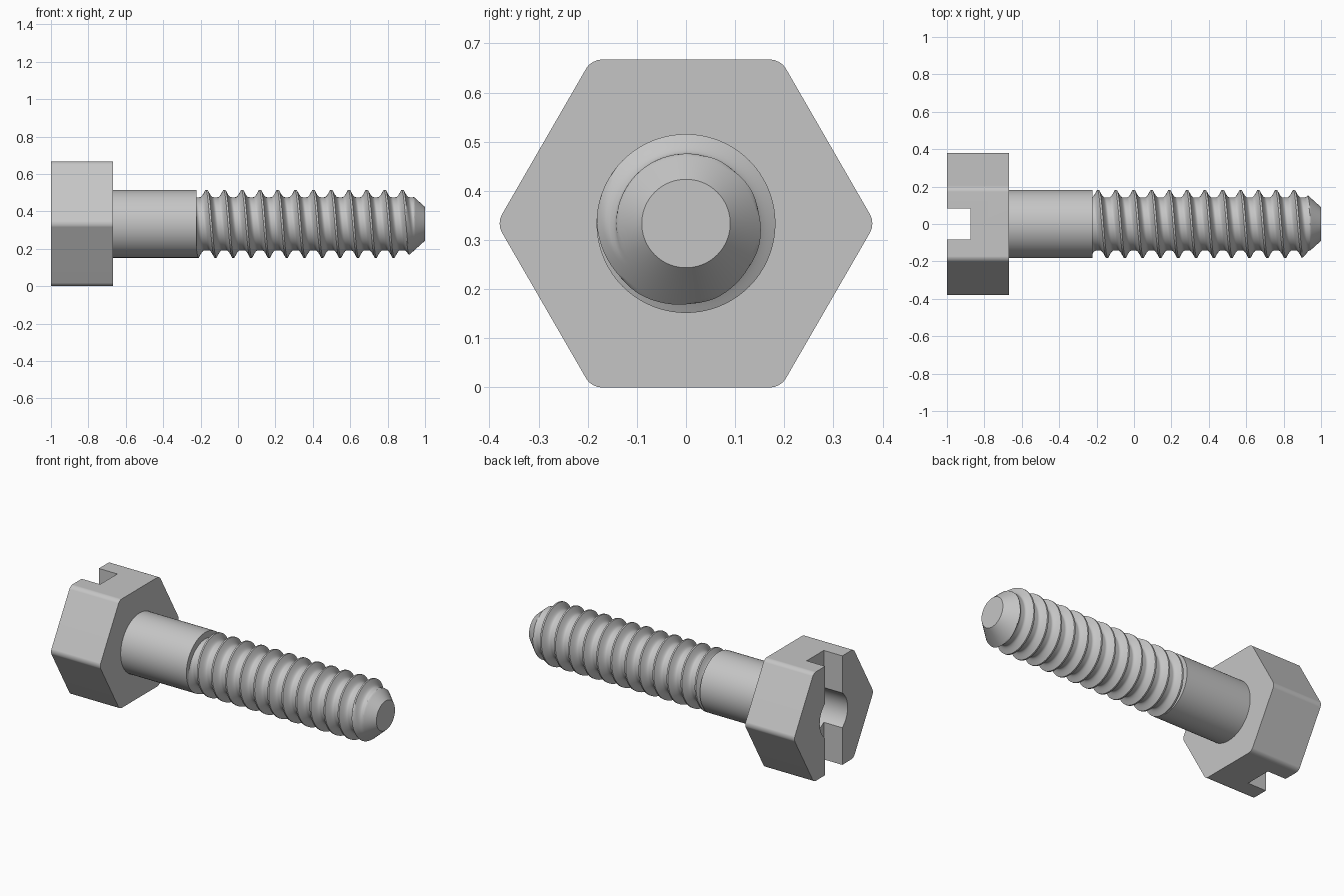
import bpy
import bmesh
from math import pi, sin, cos, tan, radians

AXIS_Z = 0.3335
SHANK_R = 0.182
SHANK_END = -0.222

if "Cube" in bpy.data.objects:
    bpy.data.objects.remove(bpy.data.objects["Cube"], do_unlink=True)

steel = bpy.data.materials.new("grey_steel")
steel.use_nodes = True
grey = (0.56, 0.56, 0.56, 1)
steel.diffuse_color = grey
steel.node_tree.nodes["Principled BSDF"].inputs["Base Color"].default_value = grey


def activate(obj):
    bpy.ops.object.select_all(action="DESELECT")
    obj.select_set(True)
    bpy.context.view_layer.objects.active = obj


def finish(obj, angle=30):
    obj.data.materials.clear()
    obj.data.materials.append(steel)
    activate(obj)
    bpy.ops.object.shade_smooth_by_angle(angle=radians(angle))


def rod(name, x0, x1, radius, sides):
    """Prism or cylinder lying along x."""
    bpy.ops.mesh.primitive_cylinder_add(
        vertices=sides, radius=radius, depth=x1 - x0,
        location=((x0 + x1) / 2, 0, AXIS_Z), rotation=(0, pi / 2, 0))
    obj = bpy.context.object
    obj.name = name
    bpy.ops.object.transform_apply(location=True, rotation=True, scale=True)
    return obj


def cut(obj, cutter):
    cutter.hide_render = True
    mod = obj.modifiers.new("cut", "BOOLEAN")
    mod.operation = "DIFFERENCE"
    mod.solver = "EXACT"
    mod.object = cutter
    activate(obj)
    bpy.ops.object.modifier_apply(modifier=mod.name)
    bpy.data.objects.remove(cutter, do_unlink=True)


# Hexagonal head with rounded long corners
head = rod("hex_head", -1, -0.667, AXIS_Z / cos(pi / 6), 6)
bm = bmesh.new()
bm.from_mesh(head.data)
corners = [e for e in bm.edges if abs(e.verts[0].co.x - e.verts[1].co.x) > 0.1]
bmesh.ops.bevel(bm, geom=corners, offset=0.035 * tan(pi / 6), segments=4,
                profile=0.5, affect="EDGES")
bm.to_mesh(head.data)
bm.free()

# Screwdriver slot across the head and a round recess in its middle
bpy.ops.mesh.primitive_cube_add(size=1, location=(-1, 0, AXIS_Z))
slot = bpy.context.object
slot.scale = (0.25, 0.166, 1)
bpy.ops.object.transform_apply(location=True, rotation=True, scale=True)
cut(head, slot)
cut(head, rod("recess", -1.1, -0.83, 0.135, 48))
finish(head)
weighted = head.modifiers.new("flat_sides", "WEIGHTED_NORMAL")
weighted.keep_sharp = True

# Plain shank
finish(rod("shank", -0.68, SHANK_END, SHANK_R, 72))

# Threaded end: a helical grid, trimmed at the shank and by the tip cone
PITCH, DEPTH, FIRST_CREST = 0.0952, 0.04, -0.168
STEPS, TURNS, AROUND = 20, 15, 72


def thread_radius(x, turn):
    t = (x - FIRST_CREST) / PITCH - turn
    off = abs(t - round(t))
    u = min(max((off - 0.05) / 0.33, 0), 1)
    groove = SHANK_R - DEPTH * sin(u * pi / 2)
    return min(groove, 0.09 + 0.9 * (1 - x))


bm = bmesh.new()
rows = []
for j in range(AROUND + 1):
    turn = j / AROUND
    a = 2 * pi * turn
    row = []
    for i in range(STEPS * TURNS + 1):
        x = FIRST_CREST + PITCH * (i / STEPS + turn - 2)
        x = min(max(x, SHANK_END), 1)
        r = thread_radius(x, turn)
        row.append(bm.verts.new((x, -r * sin(a), AXIS_Z + r * cos(a))))
    rows.append(row)
for near, far in zip(rows, rows[1:]):
    for i in range(len(near) - 1):
        bm.faces.new((near[i], near[i + 1], far[i + 1], far[i]))
bmesh.ops.remove_doubles(bm, verts=bm.verts[:], dist=0.00002)
bmesh.ops.holes_fill(bm, edges=[e for e in bm.edges if e.is_boundary], sides=0)
bmesh.ops.recalc_face_normals(bm, faces=bm.faces[:])
mesh = bpy.data.meshes.new("threaded_end")
bm.to_mesh(mesh)
bm.free()
thread = bpy.data.objects.new("threaded_end", mesh)
bpy.context.collection.objects.link(thread)
finish(thread, 35)
